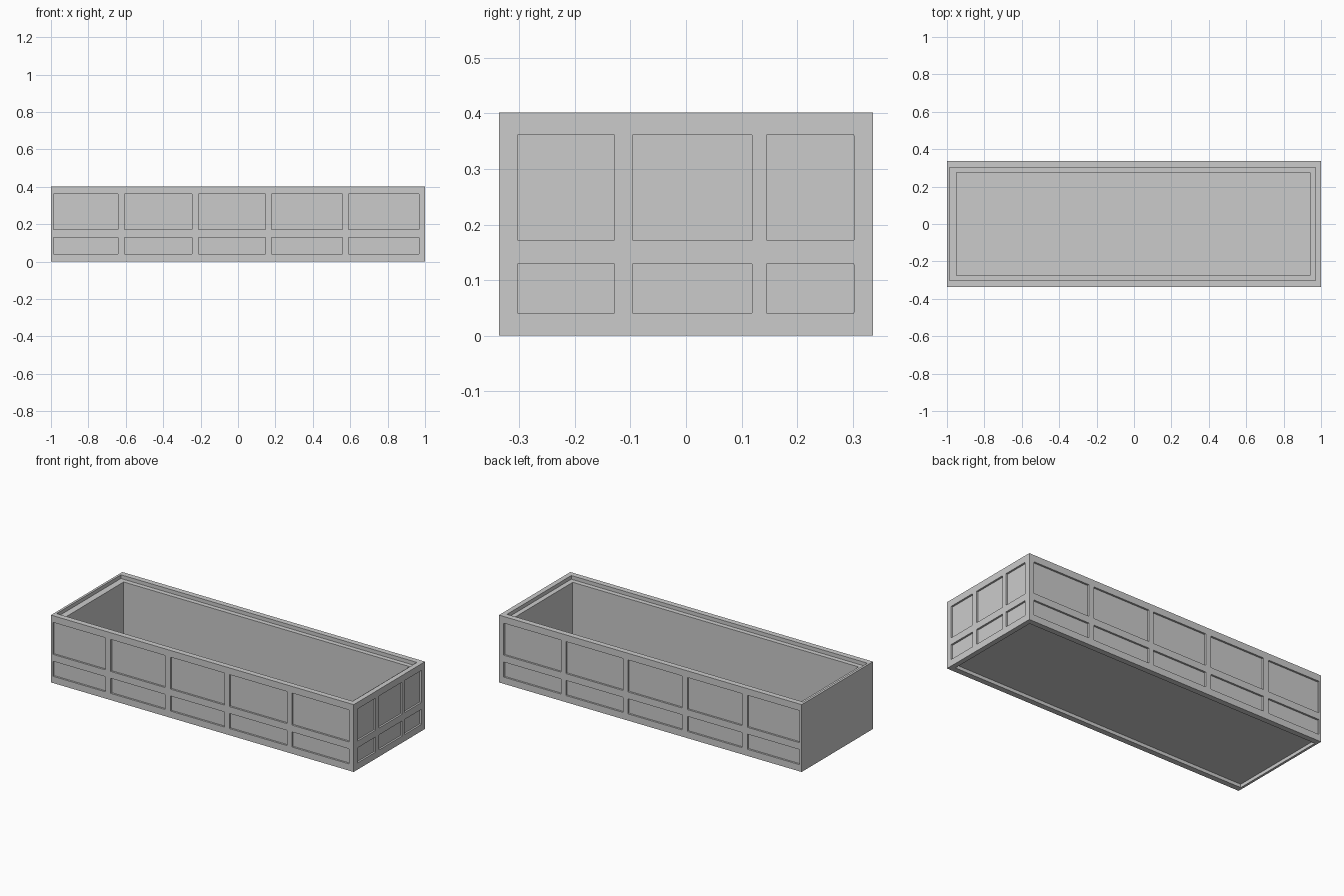
import bpy, bmesh
from mathutils import Vector, Matrix

if "Cube" in bpy.data.objects:
    bpy.data.objects.remove(bpy.data.objects["Cube"])


def boxes(name, extents, round_axis=None, radius=0.002):
    """One mesh of boxes given as (x0, x1, y0, y1, z0, z1); edges along round_axis are rounded."""
    bm = bmesh.new()
    for x0, x1, y0, y1, z0, z1 in extents:
        lo, hi = Vector((x0, y0, z0)), Vector((x1, y1, z1))
        mat = Matrix.Translation((lo + hi) / 2) @ Matrix.Diagonal((*(hi - lo), 1))
        bmesh.ops.create_cube(bm, size=1, matrix=mat)
    if round_axis is not None:
        edges = [e for e in bm.edges
                 if abs((e.verts[0].co - e.verts[1].co).normalized()[round_axis]) > 0.99]
        bmesh.ops.bevel(bm, geom=edges, offset=radius, segments=2,
                        profile=0.5, affect='EDGES')
    bmesh.ops.recalc_face_normals(bm, faces=bm.faces)
    me = bpy.data.meshes.new(name)
    bm.to_mesh(me)
    bm.free()
    ob = bpy.data.objects.new(name, me)
    bpy.context.collection.objects.link(ob)
    return ob


def cut(target, cutter):
    """Subtract the cutter, bake the result and discard the cutter."""
    mod = target.modifiers.new("cut", 'BOOLEAN')
    mod.operation = 'DIFFERENCE'
    mod.solver = 'EXACT'
    mod.object = cutter
    cutter.hide_render = True
    bpy.context.view_layer.objects.active = target
    bpy.ops.object.modifier_apply(modifier=mod.name)
    bpy.data.objects.remove(cutter)


W = 0.3365      # half depth of the box
H = 0.402       # height
RECESS = 0.011  # depth of the panels
ROWS = [(0.04, 0.13), (0.171, 0.362)]
FRONT_COLS = [(-0.987, -0.641), (-0.606, -0.245), (-0.21, 0.148),
              (0.18, 0.558), (0.591, 0.969)]
SIDE_COLS = [(-0.303, -0.129), (-0.096, 0.119), (0.145, 0.302)]

# Outer frame: open ring, shallow panels on front, back and right, plain left
frame = boxes("outer_frame", [(-1, 1, -W, W, 0, H)])
cut(frame, boxes("hollow_cutter", [(-0.986, 0.97, -0.303, 0.303, -0.1, 0.5)]))
for name, y0, y1 in (("front", -0.4, RECESS - W), ("back", W - RECESS, 0.4)):
    cut(frame, boxes(name + "_cutter",
                     [(a, b, y0, y1, c, d) for a, b in FRONT_COLS for c, d in ROWS], 1))
cut(frame, boxes("right_cutter",
                 [(1 - RECESS, 1.1, a, b, c, d) for a, b in SIDE_COLS for c, d in ROWS], 0))

# Inner planter box, set slightly below the rim and above the ground
liner = boxes("inner_box", [(-0.986, 0.97, -0.303, 0.303, 0.02, 0.38)])
cut(liner, boxes("pocket_cutter", [(-0.948, 0.941, -0.275, 0.275, 0.05, 0.5)]))
